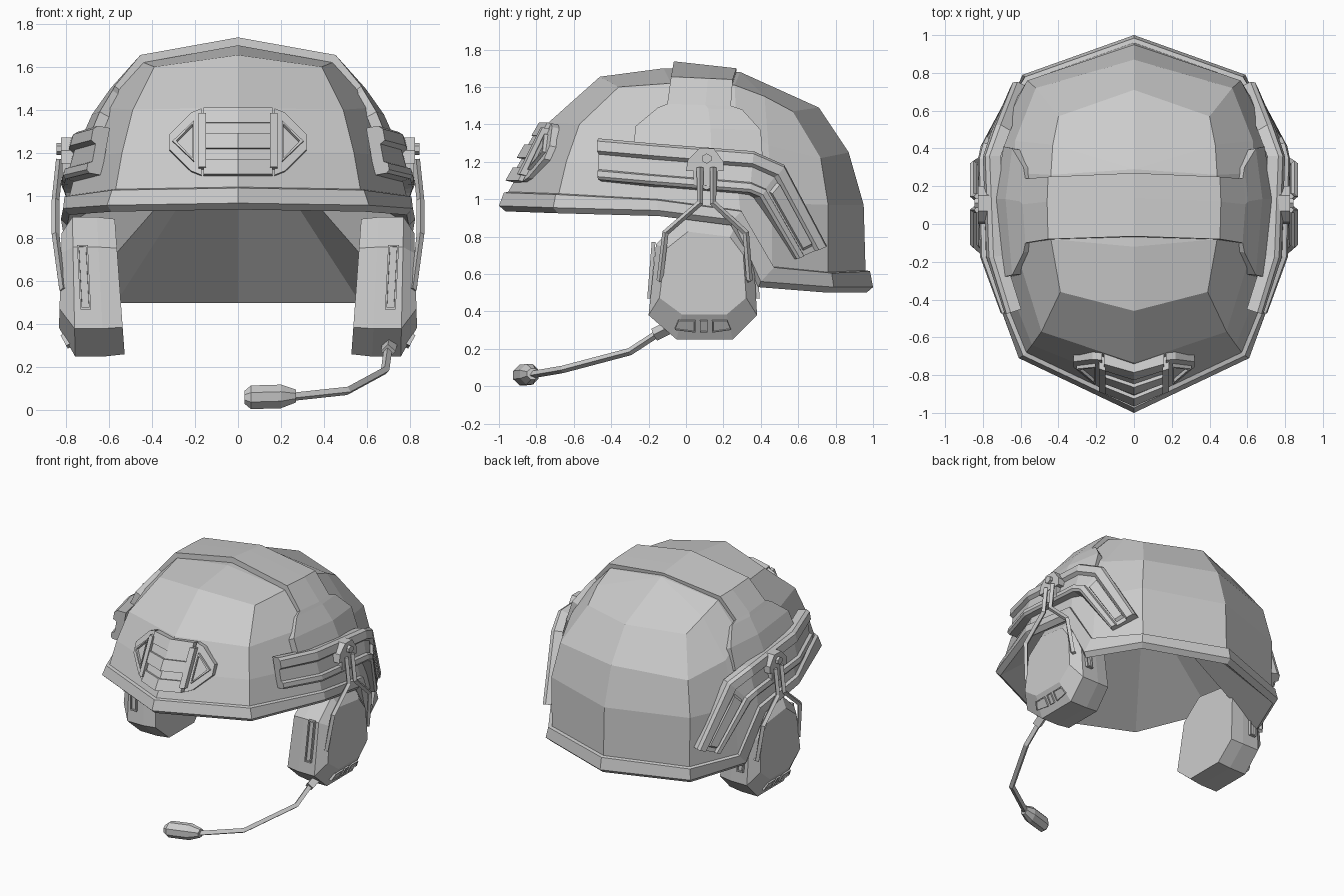
import bpy, bmesh
from mathutils import Vector as V

if "Cube" in bpy.data.objects:
    bpy.data.objects.remove(bpy.data.objects["Cube"])


def finish(name, verts, faces, mirror=True, solid=0, recalc=True, inset=None):
    bm = bmesh.new()
    vs = [bm.verts.new(v) for v in verts]
    fs = [bm.faces.new([vs[i] for i in f]) for f in faces]
    if recalc:
        bmesh.ops.recalc_face_normals(bm, faces=bm.faces[:])
    if inset:  # recess the last face
        bmesh.ops.inset_individual(bm, faces=[fs[-1]], thickness=inset[0], depth=0)
        bmesh.ops.inset_individual(bm, faces=[fs[-1]], thickness=0.001, depth=-inset[1])
    me = bpy.data.meshes.new(name)
    bm.to_mesh(me)
    bm.free()
    ob = bpy.data.objects.new(name, me)
    bpy.context.collection.objects.link(ob)
    if mirror:
        m = ob.modifiers.new("mirror", 'MIRROR')
        m.merge_threshold = 0.001
    if solid:
        s = ob.modifiers.new("thickness", 'SOLIDIFY')
        s.thickness, s.offset = solid, -1
    return ob


def loft(name, loops, mirror=True):
    n, k = len(loops[0]), len(loops)
    faces = [(i*n + j, i*n + (j+1) % n, (i+1)*n + (j+1) % n, (i+1)*n + j)
             for i in range(k-1) for j in range(n)]
    faces += [tuple(range(n))[::-1], tuple(range((k-1)*n, k*n))]
    return finish(name, [p for l in loops for p in l], faces, mirror)


def prism(name, pts, h0, h1, fn, inset=None):
    n = len(pts)
    verts = [fn(u, v, h) for h in (h0, h1) for u, v in pts]
    faces = [(j, (j+1) % n, n + (j+1) % n, n + j) for j in range(n)]
    faces += [tuple(range(n))[::-1], tuple(range(n, 2*n))]
    return finish(name, verts, faces, inset=inset)


def rect(u0, u1, v0, v1):
    return [(u0, v0), (u1, v0), (u1, v1), (u0, v1)]


def rods(name, paths, r):
    cu = bpy.data.curves.new(name, 'CURVE')
    cu.dimensions, cu.bevel_depth, cu.bevel_resolution, cu.use_fill_caps = '3D', r, 0, True
    for path in paths:
        sp = cu.splines.new('POLY')
        sp.points.add(len(path) - 1)
        sp.use_smooth = False
        for p, co in zip(sp.points, path):
            p.co = (*co, 1)
    bpy.context.collection.objects.link(bpy.data.objects.new(name, cu))


# Helmet shell: half rings from front centre to back centre, rim upwards
rim = [(0, -1, .965), (.61, -.71, .955), (.815, -.15, .94), (.825, .25, .89),
       (.77, .40, .56), (.59, .79, .53), (0, 1, .53)]
base = [(0, -.95, 1.04), (.57, -.68, 1.03), (.785, -.15, 1.0), (.79, .29, .94),
        (.745, .46, .64), (.56, .76, .61), (0, .96, .62)]
low = [(0, -.86, 1.2), (.54, -.64, 1.2), (.74, -.14, 1.18), (.75, .27, 1.14),
       (.72, .46, .98), (.565, .76, .97), (0, .95, .97)]
high = [(0, -.735, 1.41), (.49, -.57, 1.40), (.63, -.12, 1.41), (.63, .27, 1.4),
        (.63, .44, 1.29), (.52, .72, 1.22), (0, .87, 1.25)]
crown = [(0, -.46, 1.655), (.39, -.36, 1.60), (.44, -.08, 1.62), (.44, .26, 1.61),
         (.43, .42, 1.55), (.40, .57, 1.47), (0, .71, 1.49)]
lip = [(x*1.03, y*1.025, z - .005) for x, y, z in base]
under = [(x*.965, y*.965, z - .03) for x, y, z in rim]
rings = [under, rim, lip, base, low, high, crown]
faces = [(i*7 + j, i*7 + j + 1, i*7 + j + 8, i*7 + j + 7) for i in range(6) for j in range(6)]
c, g, h = 42, 49, 50
faces += [(c, c+1, c+2, g), (g, c+2, c+3, h), (h, c+3, c+4), (h, c+4, c+5, c+6)]
faces += [(j + 1, j, 51) for j in range(6)]  # tapering inside
finish("helmet_shell", [p for r in rings for p in r] + [(0, -.12, 1.70), (0, .29, 1.68), (0, .1, 1.38)],
       faces, recalc=False)

# Raised band over the crown: x middle, x edge, z front, z back, y front, y back
band = [(0, 0, 1.737, 1.70, -.065, .27), (.46, .455, 1.655, 1.64, -.08, .25),
        (.59, .575, 1.51, 1.50, -.1, .24), (.605, .585, 1.49, 1.48, -.15, .30),
        (.68, .645, 1.39, 1.37, -.27, .40), (.74, .69, 1.28, 1.22, -.28, .41)]
pts = [p for x, xe, zf, zb, yf, yb in band
       for p in ((xe, yf, zf), (x, yf*.4 + yb*.6, zf*.4 + zb*.6), (xe, yb, zb))]
finish("crown_band", pts, [(3*i + k, 3*i + 3 + k, 3*i + 4 + k, 3*i + 1 + k)
                           for i in range(5) for k in (0, 1)], solid=.05, recalc=False)

# Side accessory rail: ridged profile swept along the helmet side
stations = [((.665, -.46, 1.10), (.625, -.46, 1.32)), ((.775, -.17, 1.07), (.715, -.17, 1.29)),
            ((.785, .34, 1.03), (.735, .36, 1.25)), ((.78, .38, 1.01), (.68, .51, 1.18)),
            ((.67, .58, .68), (.59, .74, .75))]
stations = [(V(b), V(t)) for b, t in stations]
profile = [(0, -.03), (0, .03), (.06, .045), (.2, .045), (.25, .025), (.62, .025),
           (.68, .05), (.92, .05), (1, .03), (1, -.03)]
mids = [(b + t) / 2 for b, t in stations]
norms = [(mids[min(i+1, 4)] - mids[max(i-1, 0)]).cross(t - b).normalized()
         for i, (b, t) in enumerate(stations)]
loft("side_rail", [[b.lerp(t, u) + n*d for u, d in profile] for (b, t), n in zip(stations, norms)])

# Raised pad on the rear leg of the rail
pad = []
for f, d in ((.06, .02), (.1, .045), (.9, .045), (.94, .02)):
    b, t = (stations[3][k].lerp(stations[4][k], f) for k in (0, 1))
    n = norms[3].lerp(norms[4], f)
    pad.append([b.lerp(t, u) + n*e for u, e in ((.3, 0), (.3, d), (.6, d), (.6, 0))])
loft("rail_rear_pad", pad)


# Front mount, laid on the V-shaped brow
def brow(u, v, h):
    return (u, -.95 + .46*u + (.58 - .5*u)*(v - 1.04) - h*.9, v + h*.2)


prism("mount_wing", [(.17, 1.09), (.22, 1.11), (.32, 1.21), (.32, 1.28), (.22, 1.38), (.17, 1.40)],
      -.02, .03, brow)
prism("mount_wing_frame", [(.205, 1.15), (.305, 1.245), (.205, 1.34)], .02, .05, brow, (.018, .02))
for v0, v1, d in ((1.09, 1.16, .05), (1.16, 1.21, .03), (1.21, 1.28, .06),
                  (1.28, 1.33, .04), (1.33, 1.40, .05)):
    prism("mount_slat", rect(0, .16, v0, v1), -.02, d, brow)
prism("mount_side_bar", rect(.15, .185, 1.12, 1.37), -.02, .07, brow)

# Ear cup: octagonal loops from cushion face to outer face
octagon = [(-.05, .25), (.25, .25), (.38, .38), (.36, .72), (.27, .86), (-.01, .90), (-.16, .76), (-.2, .38)]
loops = []
for x, s, r, zc, tilt in ((.55, .97, .97, .6, .07), (.64, 1, 1, .6, .05),
                          (.765, 1, 1, .6, .02), (.828, .8, .68, .67, -.02)):
    loops.append([(x + tilt*(z - .56), .09 + s*(y - .09), zc + r*(z - zc)) for y, z in octagon])
loft("ear_cup", loops)

# Slotted bars on front and back of the cup
for y0, sgn in ((-.165, -1), (.352, 1)):
    prism("cup_side_bar", [(.685, .47), (.735, .47), (.75, .77), (.70, .77)], 0, .02,
          lambda u, v, h: (u, y0 + sgn*(h + .08*(.75 - v)), v), (.012, .012))


# Small raised badges under the cup
def chin(u, v, h):
    return (.76 + .075*v + .88*h, u, .25 + .14*v - .47*h)


for pts in ([(-.06, .4), (.05, .3), (.05, .75), (-.04, .75)], rect(.075, .115, .3, .75),
            [(.14, .3), (.24, .4), (.22, .75), (.14, .75)]):
    prism("cup_vent", pts, -.01, .012, chin, (.008, .006))


# Headset hanger: pivot plate, bolt and bent wires
def side(u, v, h):
    return (.76 + h, u, v)


prism("hanger_plate", [(0, 1.15), (.2, 1.15), (.2, 1.2), (.15, 1.27), (.07, 1.27), (.01, 1.21)],
      0, .065, side)
prism("hanger_block", [(.04, 1.16), (.04, 1.08), (.11, 1.05), (.17, 1.08), (.17, 1.16)], 0, .06, side)
prism("hanger_bolt", [(.085, 1.23), (.11, 1.245), (.135, 1.23), (.135, 1.205), (.11, 1.19), (.085, 1.205)],
      .06, .085, side)
wires = []
for s in (1, -1):
    for ys in ((.075, .075, -.11, -.14, -.10), (.145, .145, .32, .34, .30)):
        xz = ((.83, 1.17), (.85, .98), (.85, .82), (.82, .57), (.75, .57))
        wires.append([(s*x, y, z) for y, (x, z) in zip(ys, xz)])
rods("hanger_wires", wires, .018)

# Microphone boom on one side only
rods("mic_socket", [[(.71, -.08, .32), (.70, -.17, .275)]], .035)
rods("mic_boom", [[(.70, -.14, .29), (.685, -.30, .185), (.51, -.66, .09), (.25, -.825, .062)]], .02)
tip = [(-.3, -1), (.4, -1), (1, -.4), (1, .4), (.4, 1), (-.3, 1), (-1, .4), (-1, -.4)]
loft("mic_tip", [[(x, -.89 + .26*x + a*ry, .06 + dz + b*rz) for a, b in tip]
                 for x, ry, rz, dz in ((.03, .03, .03, 0), (.06, .05, .055, 0),
                                       (.20, .05, .055, .004), (.27, .03, .03, .006))], mirror=False)
